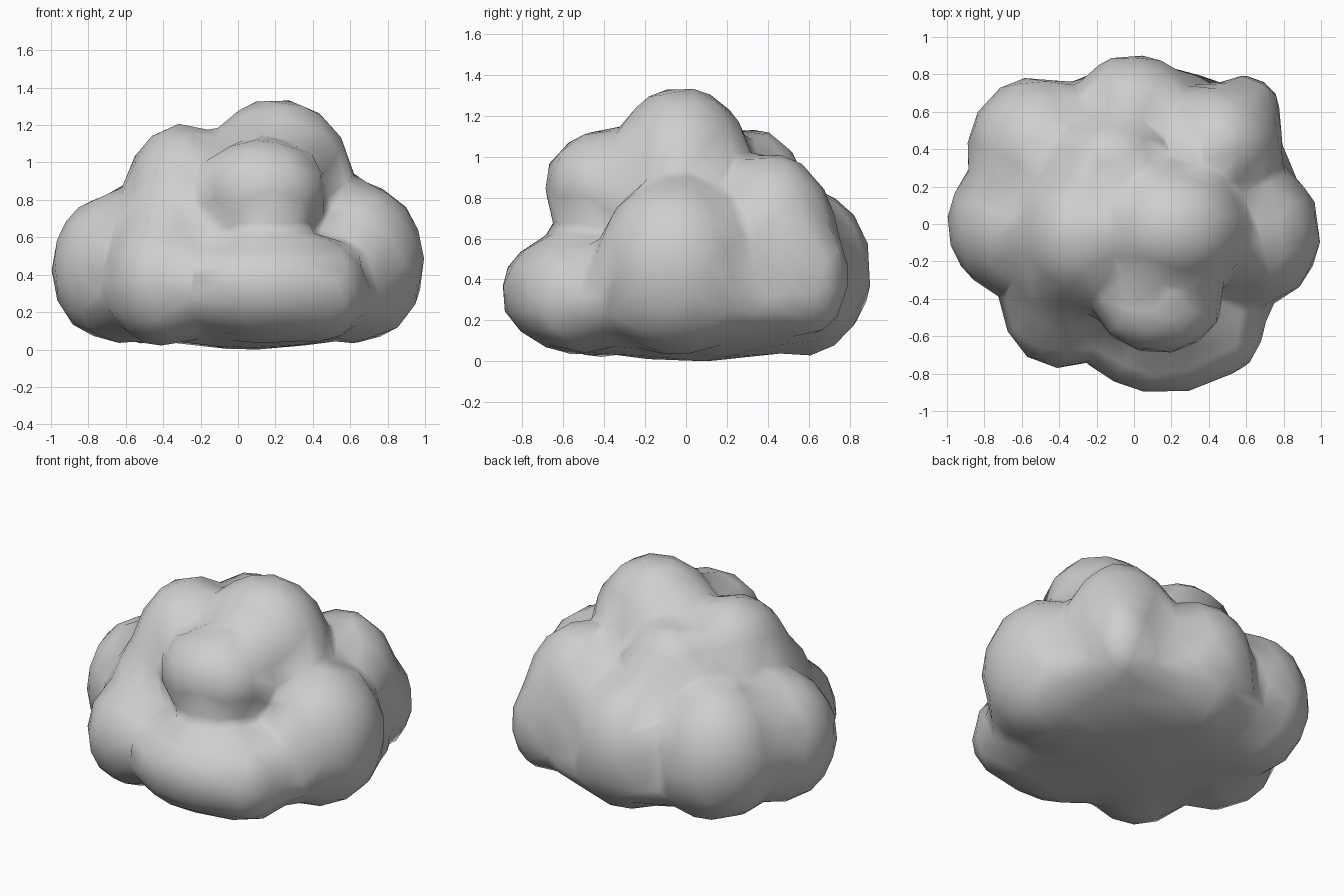
import bpy, bmesh
from mathutils import Matrix

cube = bpy.data.objects.get("Cube")
if cube:
    bpy.data.objects.remove(cube, do_unlink=True)

# Cloud colour
mat = bpy.data.materials.new("cloud grey")
mat.use_nodes = True
grey = (0.62, 0.62, 0.62, 1)
mat.diffuse_color = grey
mat.node_tree.nodes["Principled BSDF"].inputs["Base Color"].default_value = grey

# Puffs: centre, radii
puffs = [
    ((0.05, 0.03, 0.28), (0.86, 0.83, 0.28)),     # base
    ((0, 0.06, 0.5), (0.64, 0.6, 0.5)),           # core
    ((-0.64, 0, 0.43), (0.36, 0.38, 0.41)),       # right side
    ((-0.51, 0.4, 0.46), (0.38, 0.39, 0.44)),     # back right
    ((0, 0.55, 0.44), (0.35, 0.36, 0.42)),        # back
    ((0.45, 0.42, 0.54), (0.35, 0.33, 0.48)),     # back left
    ((0.59, 0.6, 0.42), (0.2, 0.2, 0.3)),         # back left corner
    ((0.64, -0.05, 0.46), (0.36, 0.39, 0.44)),    # left side
    ((0.16, -0.48, 0.34), (0.52, 0.43, 0.31)),    # front
    ((0.43, -0.53, 0.32), (0.27, 0.3, 0.29)),     # front left
    ((-0.4, -0.41, 0.36), (0.31, 0.36, 0.35)),    # front right
    ((-0.3, -0.06, 0.76), (0.32, 0.39, 0.45)),    # upper right
    ((-0.37, -0.28, 0.58), (0.28, 0.28, 0.36)),   # right shoulder
    ((0.21, -0.02, 0.92), (0.4, 0.35, 0.425)),    # top
    ((0.13, -0.41, 0.85), (0.35, 0.285, 0.28)),   # upper front
    ((-0.12, 0.32, 0.83), (0.31, 0.26, 0.31)),    # upper back
]
bm = bmesh.new()
for centre, radii in puffs:
    place = Matrix.Translation(centre) @ Matrix.Diagonal((*radii, 1))
    bmesh.ops.create_icosphere(bm, subdivisions=4, radius=1, matrix=place)

# Flatten the underside into a shallow dish
for v in bm.verts:
    v.co.z = max(v.co.z, 0.2 * v.co.xy.length_squared ** 2)

mesh = bpy.data.meshes.new("cloud")
bm.to_mesh(mesh)
bm.free()
cloud = bpy.data.objects.new("cloud", mesh)
bpy.context.collection.objects.link(cloud)

# Fuse the puffs, soften the creases and reduce to a light mesh
fuse = cloud.modifiers.new("fuse", 'REMESH')
fuse.mode = 'VOXEL'
fuse.voxel_size = 0.04
soften = cloud.modifiers.new("soften", 'SMOOTH')
soften.factor = 0.5
soften.iterations = 12
reduce = cloud.modifiers.new("reduce", 'DECIMATE')
reduce.ratio = 0.05
graph = bpy.context.evaluated_depsgraph_get()
final = bpy.data.meshes.new_from_object(cloud.evaluated_get(graph))
cloud.modifiers.clear()
cloud.data = final

final.materials.clear()
final.materials.append(mat)
final.shade_smooth()
